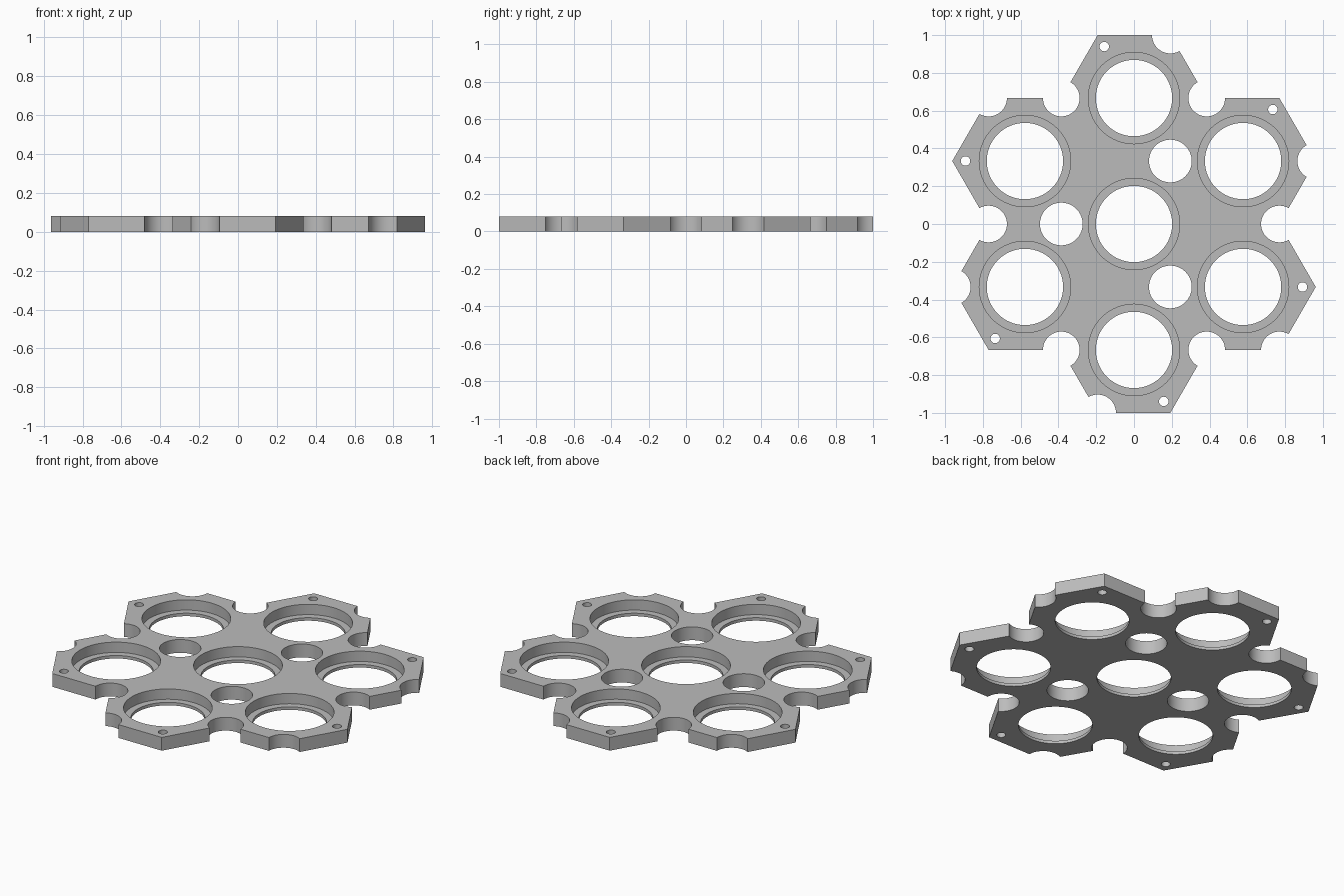
import bpy, bmesh
from math import pi, sqrt, radians
from mathutils import Vector, Matrix

if "Cube" in bpy.data.objects:
    bpy.data.objects.remove(bpy.data.objects["Cube"])

PITCH = 2 / 3                 # spacing of the hexagonal cells
SIDE = PITCH / sqrt(3)        # hexagon side and corner radius
HEIGHT = 0.08
LEDGE = 0.018                 # floor height of the counterbores


def spin(p, k):
    """Turn a plan point by k sixths of a full turn."""
    return Matrix.Rotation(k * pi / 3, 3, 'Z') @ Vector((p[0], p[1], 0))


def ring(p):
    return [spin(p, k) for k in range(6)]


def make_object(name, bm):
    bmesh.ops.recalc_face_normals(bm, faces=bm.faces)
    mesh = bpy.data.meshes.new(name)
    bm.to_mesh(mesh)
    bm.free()
    obj = bpy.data.objects.new(name, mesh)
    bpy.context.collection.objects.link(obj)
    return obj


def make_cutter(name, groups, bottom):
    """Upright cylinders for a list of (centres, radius, sides)."""
    bm = bmesh.new()
    depth = 0.3 - bottom
    for centres, radius, sides in groups:
        for c in centres:
            bmesh.ops.create_cone(
                bm, cap_ends=True, segments=sides, radius1=radius, radius2=radius, depth=depth,
                matrix=Matrix.Translation((c.x, c.y, bottom + depth / 2)))
    obj = make_object(name, bm)
    obj.hide_render = True
    return obj


# Plan positions, each repeated six times around the centre
cells = [Vector((0, 0, 0))] + ring((0, PITCH))
inner_corners = ring((2 * SIDE, 0))
notch_corners = ring((2.5 * SIDE, PITCH / 2))
screw_corners = ring((2 * SIDE, PITCH))
cell_of_screw = ring((1.5 * SIDE, PITCH / 2))
screws = [s + (c - s).normalized() * 0.07 for s, c in zip(screw_corners, cell_of_screw)]
gaps = [spin((-SIDE, 0), k) for k in (0, 2, 4)]

# Plate outline: seven joined hexagons, extruded
bm = bmesh.new()
outline = [p for trio in zip(inner_corners, notch_corners, screw_corners) for p in trio]
base = bm.faces.new([bm.verts.new(p) for p in outline])
top = bmesh.ops.extrude_face_region(bm, geom=[base])["geom"]
bmesh.ops.translate(bm, vec=(0, 0, HEIGHT),
                    verts=[v for v in top if isinstance(v, bmesh.types.BMVert)])
plate = make_object("honeycomb_plate", bm)

# Through holes, edge notches and counterbores
cutters = [
    make_cutter("through_hole_cutter", [
        (cells, 0.202, 80),
        (gaps, 0.113, 64),
        (inner_corners + notch_corners, 0.097, 64),
        (screws, 0.025, 32)], -0.2),
    make_cutter("counterbore_cutter", [(cells, 0.242, 80)], LEDGE),
]
for cutter in cutters:
    mod = plate.modifiers.new(cutter.name, 'BOOLEAN')
    mod.operation = 'DIFFERENCE'
    mod.solver = 'EXACT'
    mod.object = cutter

# Bake the cuts and drop the cutters
bpy.context.view_layer.update()
graph = bpy.context.evaluated_depsgraph_get()
plate.data = bpy.data.meshes.new_from_object(plate.evaluated_get(graph))
plate.modifiers.clear()
for cutter in cutters:
    bpy.data.objects.remove(cutter)

# Single grey material
grey = bpy.data.materials.new("plain_grey")
grey.use_nodes = True
colour = (0.5, 0.5, 0.5, 1)
grey.diffuse_color = colour
grey.node_tree.nodes["Principled BSDF"].inputs["Base Color"].default_value = colour
plate.data.materials.clear()
plate.data.materials.append(grey)

# Smooth hole walls, sharp rims
bpy.ops.object.select_all(action='DESELECT')
plate.select_set(True)
bpy.context.view_layer.objects.active = plate
bpy.ops.object.shade_smooth_by_angle(angle=radians(30))
